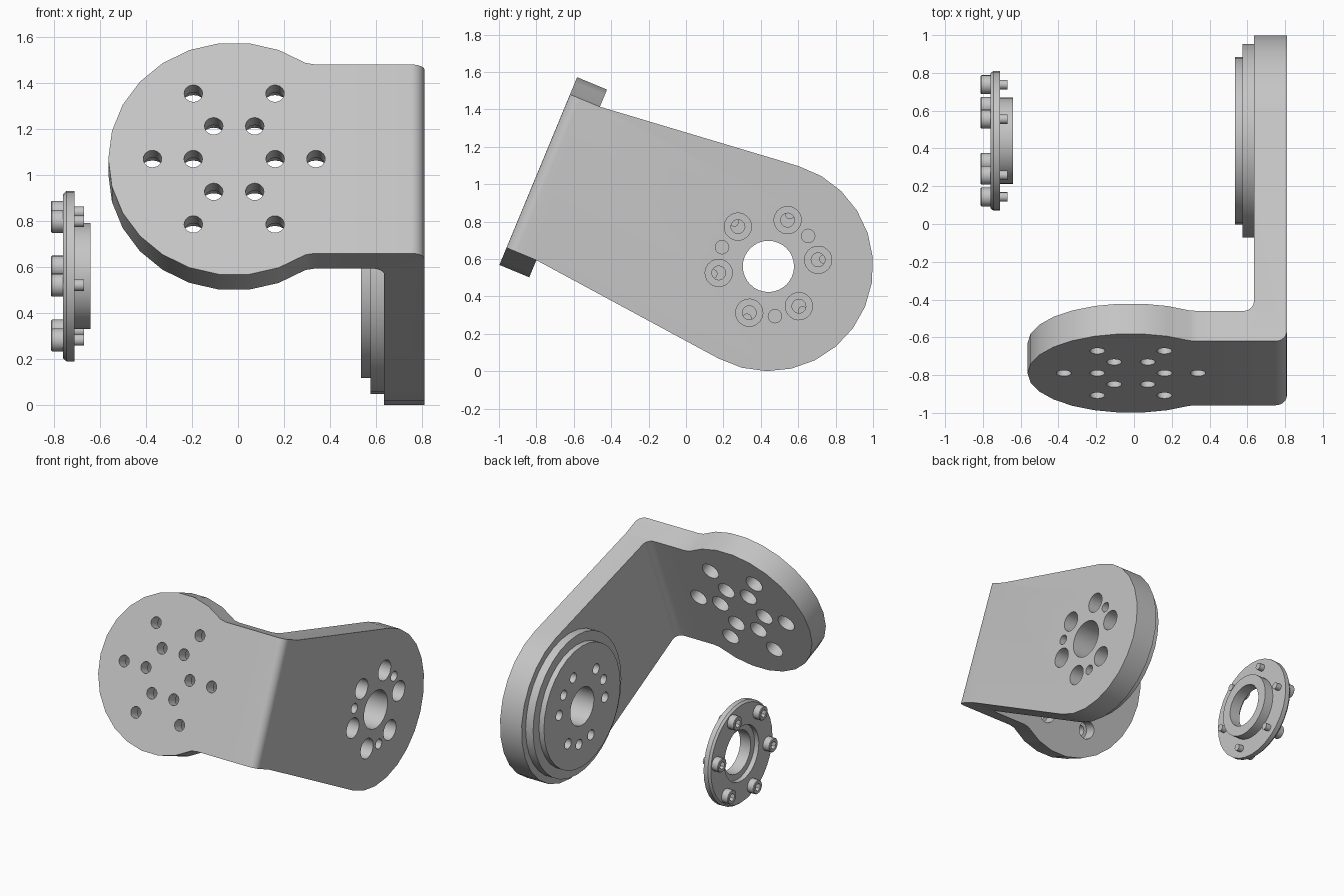
import bpy, bmesh
from math import acos, atan2, cos, hypot, pi, radians, sin
from mathutils import Matrix

if "Cube" in bpy.data.objects:
    bpy.data.objects.remove(bpy.data.objects["Cube"])

# Everything is built upright, then tilted as one about the x axis
TILT = radians(-22.5)
ORIGIN = (0, -0.79, 1.07)
THICK = 0.173          # sheet thickness
NECK = 0.444           # half width of the neck
INNER, OUTER = 0.635, 0.81
HUB_Y, HUB_R = 1.332, 0.56
DISC_X, DISC_R = -0.0165, 0.547

grey = bpy.data.materials.new("plain grey")
grey.use_nodes = True
grey.diffuse_color = (0.56, 0.56, 0.56, 1)
grey.node_tree.nodes["Principled BSDF"].inputs["Base Color"].default_value = grey.diffuse_color


def arc(cx, cy, r, start, end, steps):
    angles = [start + (end - start) * i / steps for i in range(steps + 1)]
    return [(cx + r * cos(a), cy + r * sin(a)) for a in angles]


def loft(bm, rings, closed=False):
    """Skin a series of rings; cap the ends, or join last to first."""
    rings = [[bm.verts.new(p) for p in ring] for ring in rings]
    pairs = list(zip(rings, rings[1:]))
    if closed:
        pairs.append((rings[-1], rings[0]))
    else:
        bm.faces.new(rings[0])
        bm.faces.new(rings[-1])
    n = len(rings[0])
    for a, b in pairs:
        for i in range(n):
            j = (i + 1) % n
            bm.faces.new((a[i], a[j], b[j], b[i]))


def lathe(bm, profile, sides, matrix, closed=False):
    """Turn (x, radius) points about the x axis."""
    circle = arc(0, 0, 1, 0, 2 * pi, sides)[:-1]
    rings = [[matrix @ Matrix.Translation((x, r * c, r * s)).to_translation()
              for c, s in circle] for x, r in profile]
    loft(bm, rings, closed)


def finish(bm, name):
    bmesh.ops.recalc_face_normals(bm, faces=bm.faces)
    mesh = bpy.data.meshes.new(name)
    bm.to_mesh(mesh)
    bm.free()
    ob = bpy.data.objects.new(name, mesh)
    bpy.context.collection.objects.link(ob)
    return ob


def prism(name, outline, axis, low, high):
    """Extrude a 2D outline along one axis."""
    bm = bmesh.new()
    rings = []
    for d in (low, high):
        ring = [list(p) for p in outline]
        for p in ring:
            p.insert(axis, d)
        rings.append(ring)
    loft(bm, rings)
    return finish(bm, name)


def boolean(ob, other, operation):
    mod = ob.modifiers.new(operation.lower(), "BOOLEAN")
    mod.object, mod.operation, mod.solver = other, operation, "EXACT"
    bpy.context.view_layer.objects.active = ob
    bpy.ops.object.modifier_apply(modifier=mod.name)
    bpy.data.objects.remove(other)


def place(ob):
    ob.data.materials.clear()
    ob.data.materials.append(grey)
    ob.rotation_euler.x = TILT
    ob.location = ORIGIN
    bpy.ops.object.select_all(action="DESELECT")
    ob.select_set(True)
    bpy.context.view_layer.objects.active = ob
    bpy.ops.object.shade_smooth_by_angle(angle=radians(30))


def on_hub(radius, degrees):
    a = radians(degrees)
    return Matrix.Translation((0, HUB_Y + radius * cos(a), radius * sin(a)))


HUB = on_hub(0, 0)
SEAM = 0.45

# Bent sheet: L section trimmed by the side plate outline
RO, RI = 0.06, 0.055
section = [(0.3, 0)] + arc(OUTER - RO, RO, RO, -pi / 2, 0, 6)
section += [(OUTER, 2.2), (INNER, 2.2)]
section += arc(INNER - RI, THICK + RI, RI, 0, -pi / 2, 6) + [(0.3, THICK)]
bracket = prism("bracket", section, 2, -1, 1)

dy = THICK - HUB_Y
touch = atan2(NECK, dy) - acos(HUB_R / hypot(dy, NECK))
side = [(-0.1, -NECK), (THICK, -NECK)]
side += arc(HUB_Y, 0, HUB_R, -touch, touch, 14)
side += [(THICK, NECK), (-0.1, NECK)]
boolean(bracket, prism("side_trim", side, 0, SEAM, 1), "INTERSECT")

# Round mounting plate, welded to the bent sheet at the seam
start = radians(55.5)
front = [(SEAM, NECK), (0.335, NECK)]
front += arc(DISC_X, 0, DISC_R, start, 2 * pi - start, 18)
front += [(0.335, -NECK), (SEAM, -NECK)]
plate = prism("mounting_plate", front, 1, 0, THICK)
bm = bmesh.new()
bm.from_mesh(bracket.data)
bm.from_mesh(plate.data)
bpy.data.objects.remove(plate)
caps = [f for f in bm.faces if all(abs(v.co.x - SEAM) < 1e-4 for v in f.verts)]
bmesh.ops.delete(bm, geom=caps, context="FACES")
bmesh.ops.remove_doubles(bm, verts=bm.verts, dist=1e-4)
bmesh.ops.recalc_face_normals(bm, faces=bm.faces)
bm.to_mesh(bracket.data)
bm.free()

# Stepped boss on the inner side
bm = bmesh.new()
lathe(bm, [(0.535, 0.443), (0.575, 0.443), (0.575, 0.512), (0.7, 0.512)], 32, HUB)
boolean(bracket, finish(bm, "boss"), "UNION")

# Holes: hub bore, counterbored bolt holes, dowel holes, plate holes
bm = bmesh.new()
lathe(bm, [(0.4, 0.137), (1, 0.137)], 32, HUB)
for i in range(6):
    lathe(bm, [(0.4, 0.037), (0.7, 0.037), (0.7, 0.073), (1, 0.073)], 20,
          on_hub(0.268, 30 + 60 * i))
for i in range(3):
    lathe(bm, [(0.4, 0.036), (1, 0.036)], 16, on_hub(0.268, 60 + 120 * i))
turn = Matrix.Rotation(pi / 2, 4, "Z")
for radius in (0.178, 0.355):
    for x, z in arc(DISC_X, 0, radius, 0, 2 * pi, 6)[:-1]:
        lathe(bm, [(-0.1, 0.04), (0.085, 0.04), (0.085, 0.064), (0.3, 0.064)], 20,
              Matrix.Translation((x, 0, z)) @ turn)
boolean(bracket, finish(bm, "hole_cutter"), "DIFFERENCE")
place(bracket)

# Separate flange ring with a spigot and a recessed bore
bm = bmesh.new()
lathe(bm, [(-0.76, 0.2), (-0.76, 0.357), (-0.745, 0.37), (-0.71, 0.37),
           (-0.71, 0.23), (-0.64, 0.23), (-0.64, 0.155), (-0.725, 0.155),
           (-0.725, 0.2)], 32, HUB, closed=True)
place(finish(bm, "flange_ring"))

# Six socket screws through the flange
bm, sockets = bmesh.new(), bmesh.new()
for i in range(6):
    spot = on_hub(0.3, 30 + 60 * i)
    lathe(bm, [(-0.812, 0.046), (-0.808, 0.05), (-0.755, 0.05),
               (-0.755, 0.025), (-0.67, 0.025)], 20, spot)
    lathe(sockets, [(-0.9, 0.028), (-0.78, 0.028)], 6, spot)
screws = finish(bm, "flange_screws")
boolean(screws, finish(sockets, "socket_cutter"), "DIFFERENCE")
place(screws)
